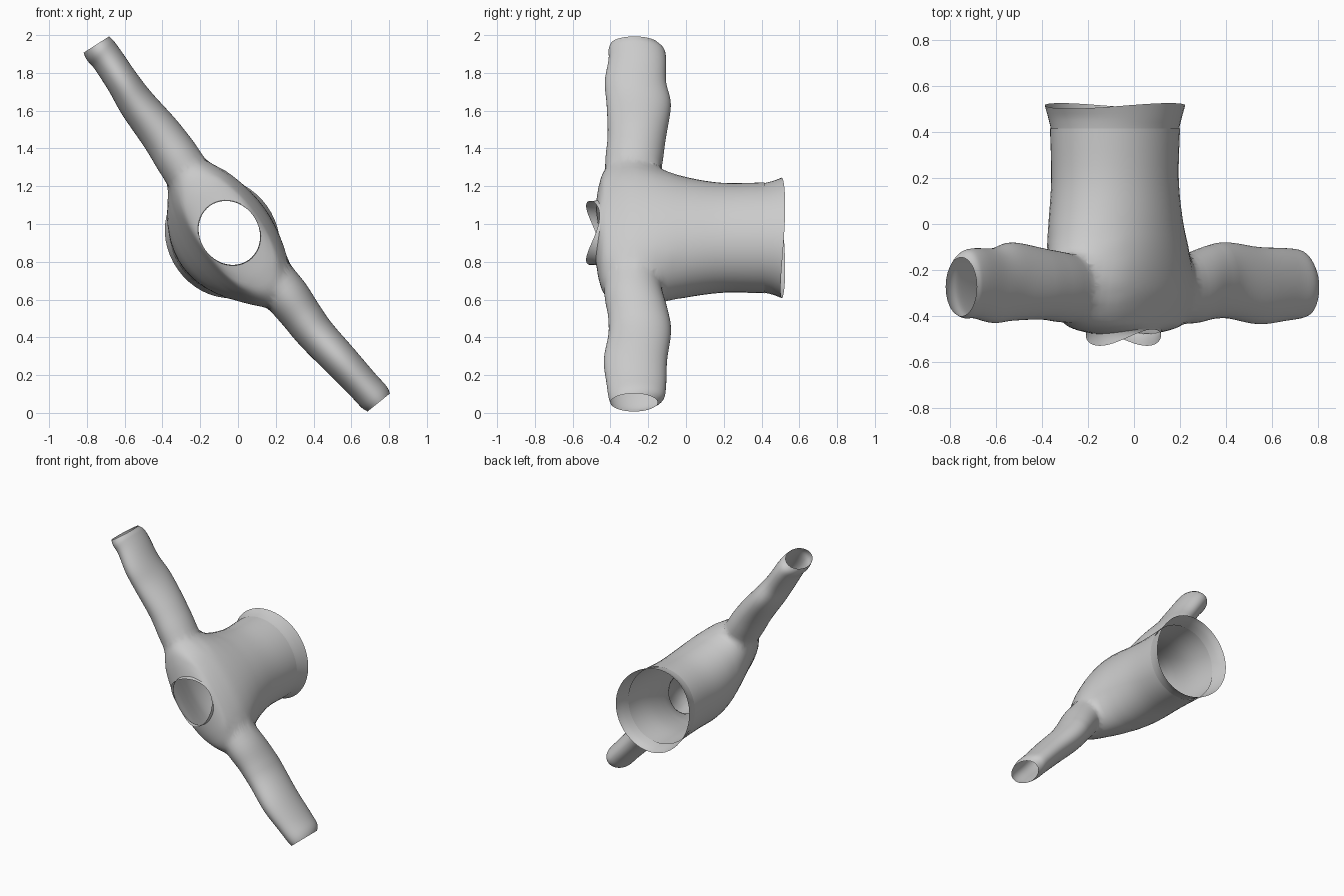
import bpy, bmesh
from math import sin, cos, pi, radians
from mathutils import Vector

if "Cube" in bpy.data.objects:
    bpy.data.objects.remove(bpy.data.objects["Cube"])

N = 48                               # sides of every tube
C = Vector((-0.05, 0, 0.95))         # neck centre
U = Vector((-0.58, 0, 0.81)).normalized()   # shoulder direction
V = Vector((U.z, 0, -U.x))                  # chest-to-back direction
Y = Vector((0, 1, 0))


def smooth_rows(rows, steps):
    """Catmull-Rom interpolation between rows of section values."""
    out = []
    for i in range(len(rows) - 1):
        p = [rows[max(i - 1, 0)], rows[i], rows[i + 1], rows[min(i + 2, len(rows) - 1)]]
        for s in range(steps):
            t = s / steps
            out.append([b + 0.5 * t * (c - a + t * (2*a - 5*b + 4*c - d + t * (3*(b - c) + d - a)))
                        for a, b, c, d in zip(*p)])
    return out + [list(rows[-1])]


def loft(name, rings, capped):
    bm = bmesh.new()
    loops = [[bm.verts.new(p) for p in ring] for ring in rings]
    for a, b in zip(loops, loops[1:]):
        for i in range(N):
            j = (i + 1) % N
            bm.faces.new((a[i], a[j], b[j], b[i]))
    if capped:
        bm.faces.new(loops[0][::-1])
        bm.faces.new(loops[-1])
    bmesh.ops.recalc_face_normals(bm, faces=bm.faces)
    me = bpy.data.meshes.new(name)
    bm.to_mesh(me)
    bm.free()
    ob = bpy.data.objects.new(name, me)
    bpy.context.collection.objects.link(ob)
    return ob


def body_rings(rows, steps):
    """Rows: y, centre offset in v, radius in u, radius in v, wave in y."""
    rings = []
    for y, cv, ru, rv, w in smooth_rows(rows, steps):
        rings.append([C + V * (cv + rv * sin(t)) + U * ru * cos(t) + Y * (y + w * cos(2 * t))
                      for t in (2 * pi * k / N for k in range(N))])
    return rings


def sleeve_rings(rows, steps):
    """Rows: x, z, half width, lowest y, highest y."""
    rows = smooth_rows(rows, steps)
    rings = []
    for i, (x, z, hw, y0, y1) in enumerate(rows):
        a, b = rows[max(i - 1, 0)], rows[min(i + 1, len(rows) - 1)]
        d = Vector((b[0] - a[0], 0, b[1] - a[1])).normalized()
        side = Vector((d.z, 0, -d.x))
        rings.append([Vector((x, (y0 + y1) / 2, z)) + side * hw * cos(t) + Y * (y1 - y0) / 2 * sin(t)
                      for t in (2 * pi * k / N for k in range(N))])
    return rings


# torso, from neck opening over the flat shoulders to the hem seam
shirt = loft("shirt_body", body_rings([
    (-0.465, 0.005, 0.178, 0.158, -0.012),
    (-0.452, 0.006, 0.280, 0.165, -0.012),
    (-0.430, 0.008, 0.380, 0.173, -0.010),
    (-0.370, 0.010, 0.445, 0.192, -0.005),
    (-0.290, 0.006, 0.460, 0.217, 0),
    (-0.200, -0.008, 0.432, 0.240, 0),
    (-0.100, -0.025, 0.385, 0.258, 0),
    (0.020, -0.036, 0.338, 0.264, 0),
    (0.200, -0.040, 0.304, 0.262, 0),
    (0.415, -0.040, 0.305, 0.270, 0)], 4), True)

# two sleeves
upper = loft("upper_sleeve", sleeve_rings([
    (-0.17, 1.11, 0.10, -0.40, -0.17),
    (-0.295, 1.31, 0.122, -0.430, -0.125),
    (-0.40, 1.465, 0.112, -0.415, -0.105),
    (-0.53, 1.63, 0.098, -0.42, -0.080),
    (-0.61, 1.75, 0.087, -0.43, -0.105),
    (-0.69, 1.87, 0.085, -0.41, -0.105),
    (-0.73, 1.92, 0.087, -0.41, -0.115),
    (-0.75, 1.95, 0.080, -0.40, -0.145)], 5), True)
lower = loft("lower_sleeve", sleeve_rings([
    (0.09, 0.83, 0.10, -0.40, -0.17),
    (0.24, 0.645, 0.120, -0.435, -0.125),
    (0.33, 0.525, 0.110, -0.415, -0.090),
    (0.41, 0.42, 0.102, -0.41, -0.080),
    (0.54, 0.28, 0.095, -0.435, -0.100),
    (0.66, 0.15, 0.088, -0.42, -0.105),
    (0.72, 0.085, 0.087, -0.41, -0.115),
    (0.745, 0.055, 0.076, -0.40, -0.150)], 5), True)

# join the sleeves so the inside is hollow
bpy.context.view_layer.objects.active = shirt
for s in (upper, lower):
    m = shirt.modifiers.new("join", 'BOOLEAN')
    m.operation, m.solver, m.object = 'UNION', 'EXACT', s
    bpy.ops.object.modifier_apply(modifier=m.name)
    bpy.data.objects.remove(s, do_unlink=True)

# open neck, hem and cuffs, then soften the armholes
bm = bmesh.new()
bm.from_mesh(shirt.data)
bmesh.ops.delete(bm, geom=[f for f in bm.faces if len(f.verts) > 20], context='FACES')
bmesh.ops.remove_doubles(bm, verts=bm.verts, dist=0.004)
armhole = [v for v in bm.verts if 0.28 < abs((v.co - C).dot(U)) < 0.6
           and v.co.y < -0.04 and not v.is_boundary]
for _ in range(5):
    bmesh.ops.smooth_vert(bm, verts=armhole, factor=0.5,
                          use_axis_x=True, use_axis_y=True, use_axis_z=True)
bm.to_mesh(shirt.data)
bm.free()

# collar with raised shoulder sides
collar = loft("collar", body_rings([
    (-0.463, 0.005, 0.180, 0.160, -0.012),
    (-0.478, 0.005, 0.176, 0.156, -0.020),
    (-0.493, 0.005, 0.176, 0.156, -0.036)], 2), False)

# flared hem band
hem = loft("hem_band", body_rings([
    (0.405, -0.040, 0.300, 0.265, 0),
    (0.430, -0.040, 0.305, 0.270, 0),
    (0.465, -0.040, 0.315, 0.278, 0),
    (0.513, -0.040, 0.333, 0.290, -0.012)], 3), False)

for ob in (shirt, collar, hem):
    bpy.ops.object.select_all(action='DESELECT')
    ob.select_set(True)
    bpy.context.view_layer.objects.active = ob
    bpy.ops.object.shade_smooth_by_angle(angle=radians(50))
